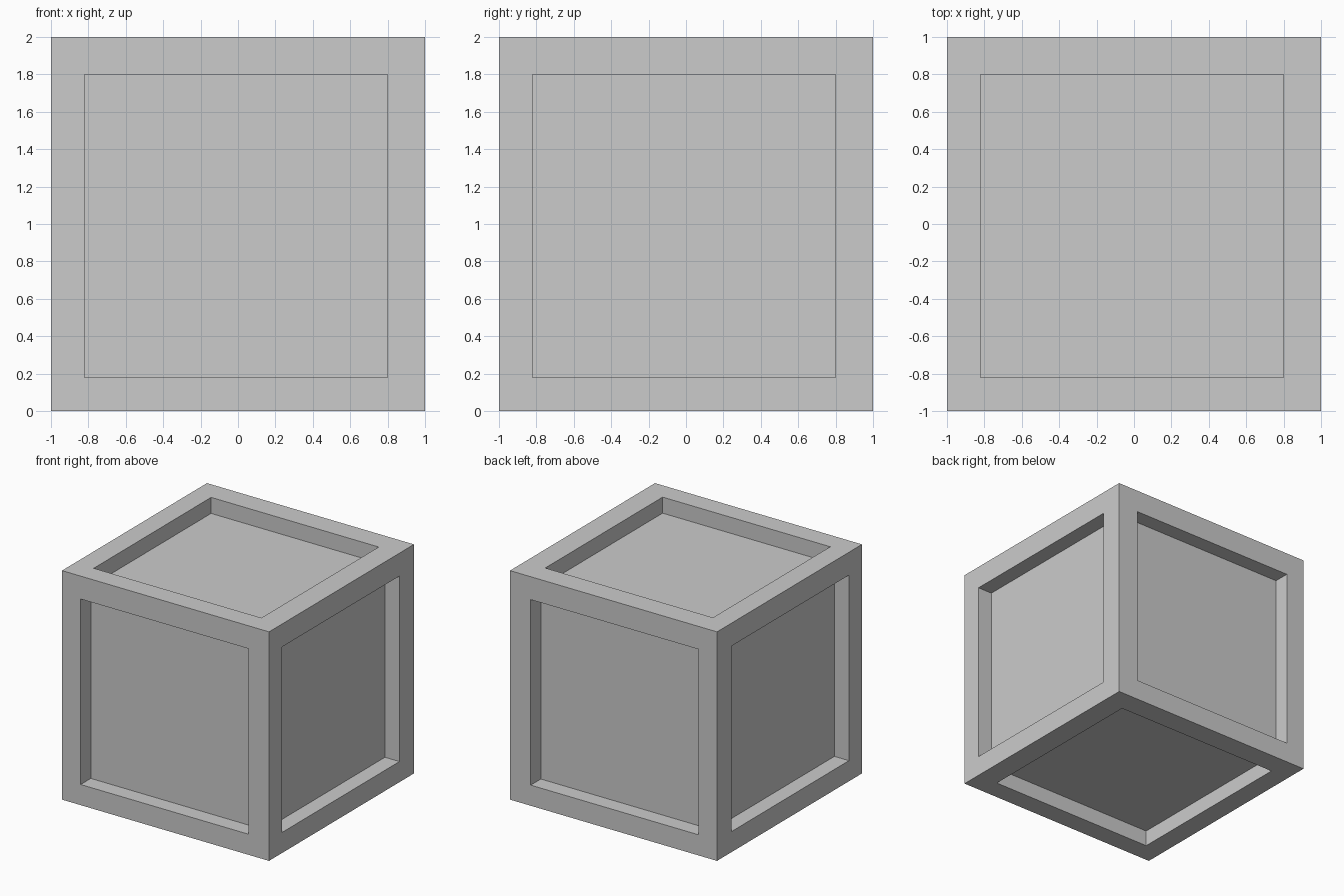
import bpy, bmesh
from mathutils import Vector

if "Cube" in bpy.data.objects:
    bpy.data.objects.remove(bpy.data.objects["Cube"])

BORDER = 0.19                         # mean frame width
SHIFT = Vector((-0.01, -0.01, -0.01))  # openings sit slightly off centre
DEPTH = 0.14                          # panel recess

bm = bmesh.new()
bmesh.ops.create_cube(bm, size=2)
bmesh.ops.translate(bm, verts=bm.verts, vec=(0, 0, 1))

# Frame border on all six sides
panels = list(bm.faces)
bmesh.ops.inset_individual(bm, faces=panels, thickness=BORDER, use_even_offset=True)
for f in panels:
    f.normal_update()
    n = f.normal.copy()
    bmesh.ops.translate(bm, verts=f.verts, vec=SHIFT - n * SHIFT.dot(n))

# Recessed panels
for f in bmesh.ops.extrude_discrete_faces(bm, faces=panels)["faces"]:
    f.normal_update()
    bmesh.ops.translate(bm, verts=f.verts, vec=-DEPTH * f.normal)

bmesh.ops.recalc_face_normals(bm, faces=bm.faces)
mesh = bpy.data.meshes.new("crate")
bm.to_mesh(mesh)
bm.free()
bpy.context.collection.objects.link(bpy.data.objects.new("crate", mesh))
